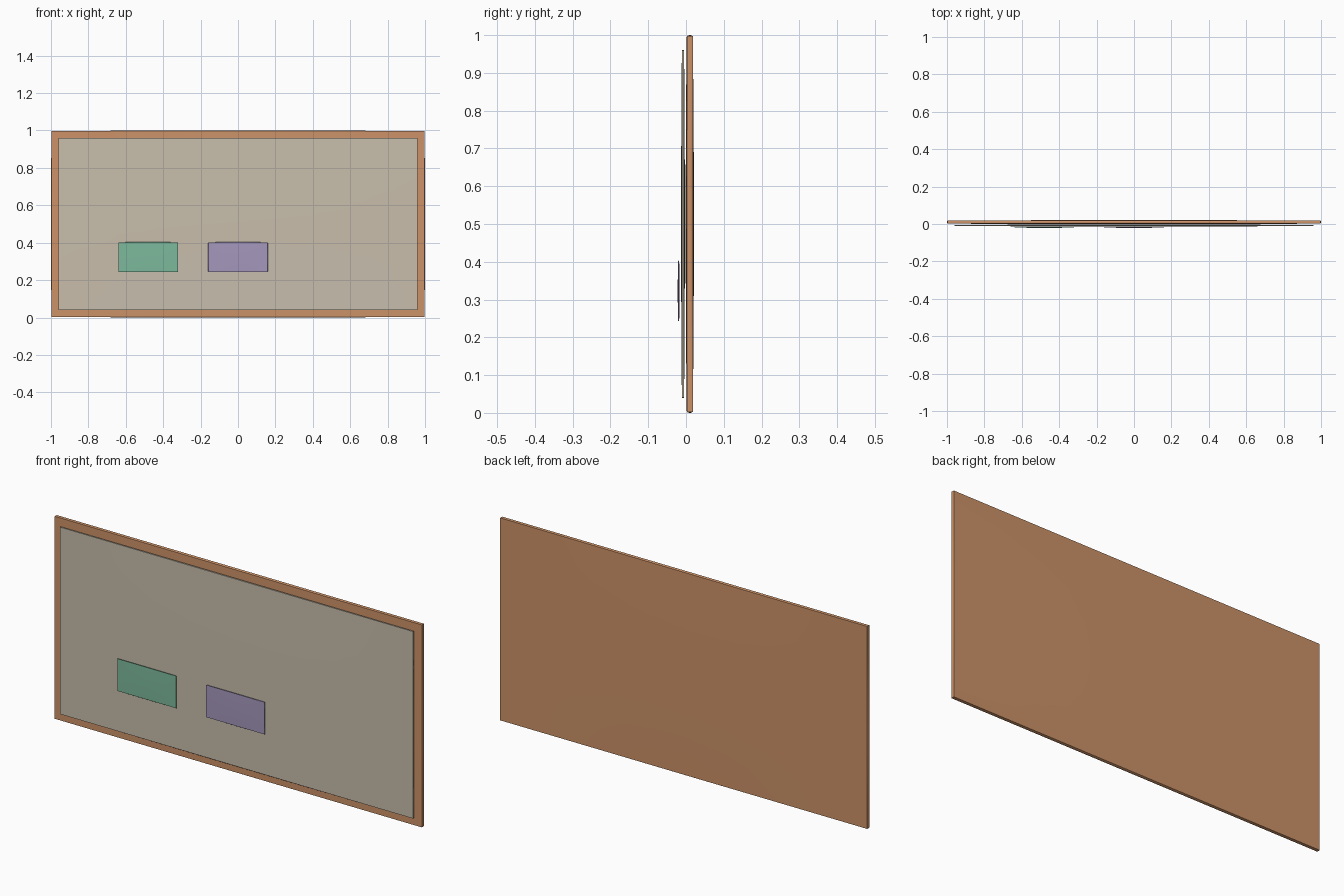
import bpy
import bmesh

if "Cube" in bpy.data.objects:
    bpy.data.objects.remove(bpy.data.objects["Cube"])


def material(name, rgb):
    m = bpy.data.materials.new(name)
    m.diffuse_color = (*rgb, 1.0)
    m.use_nodes = True
    m.node_tree.nodes["Principled BSDF"].inputs["Base Color"].default_value = m.diffuse_color
    return m


def bowed_slab(name, x, z, y0, y1, width, height, bow, mat):
    """Thin box whose six faces swell very slightly outwards."""
    size = (width - 2 * bow, y1 - y0, height - 2 * bow)
    centre = (x, (y0 + y1) / 2, z)
    bm = bmesh.new()
    bmesh.ops.create_cube(bm, size=2)
    bmesh.ops.subdivide_edges(bm, edges=bm.edges[:], cuts=7, use_grid_fill=True)
    for v in bm.verts:
        p = list(v.co)
        for i in range(3):
            co = p[i] * size[i] / 2
            if abs(p[i]) > 0.999:
                a, b = p[(i + 1) % 3], p[(i + 2) % 3]
                co += bow * p[i] * (1 - a * a) * (1 - b * b)
            v.co[i] = co
    bmesh.ops.recalc_face_normals(bm, faces=bm.faces[:])
    mesh = bpy.data.meshes.new(name)
    bm.to_mesh(mesh)
    bm.free()
    mesh.materials.append(mat)
    obj = bpy.data.objects.new(name, mesh)
    obj.location = centre
    bpy.context.collection.objects.link(obj)
    # smooth swell, crisp box edges
    bpy.ops.object.select_all(action='DESELECT')
    obj.select_set(True)
    bpy.context.view_layer.objects.active = obj
    bpy.ops.object.shade_smooth_by_angle()
    return obj


wood = material("wood brown", (0.61, 0.29, 0.138))
paper = material("warm grey", (0.578, 0.515, 0.413))
green = material("soft green", (0.205, 0.485, 0.332))
purple = material("soft purple", (0.376, 0.314, 0.503))

# backing board, its border shows around the panel
bowed_slab("backing_board", 0, 0.5, 0.002, 0.018, 2.0, 1.0, 0.003, wood)
# front panel
bowed_slab("front_panel", 0, 0.5, -0.011, -0.005, 1.922, 0.922, 0.002, paper)
# two small cards in front of the panel
for name, x, mat in (("green_card", -0.48, green), ("purple_card", 0.0, purple)):
    bowed_slab(name, x, 0.323, -0.021, -0.018, 0.32, 0.16, 0.001, mat)
